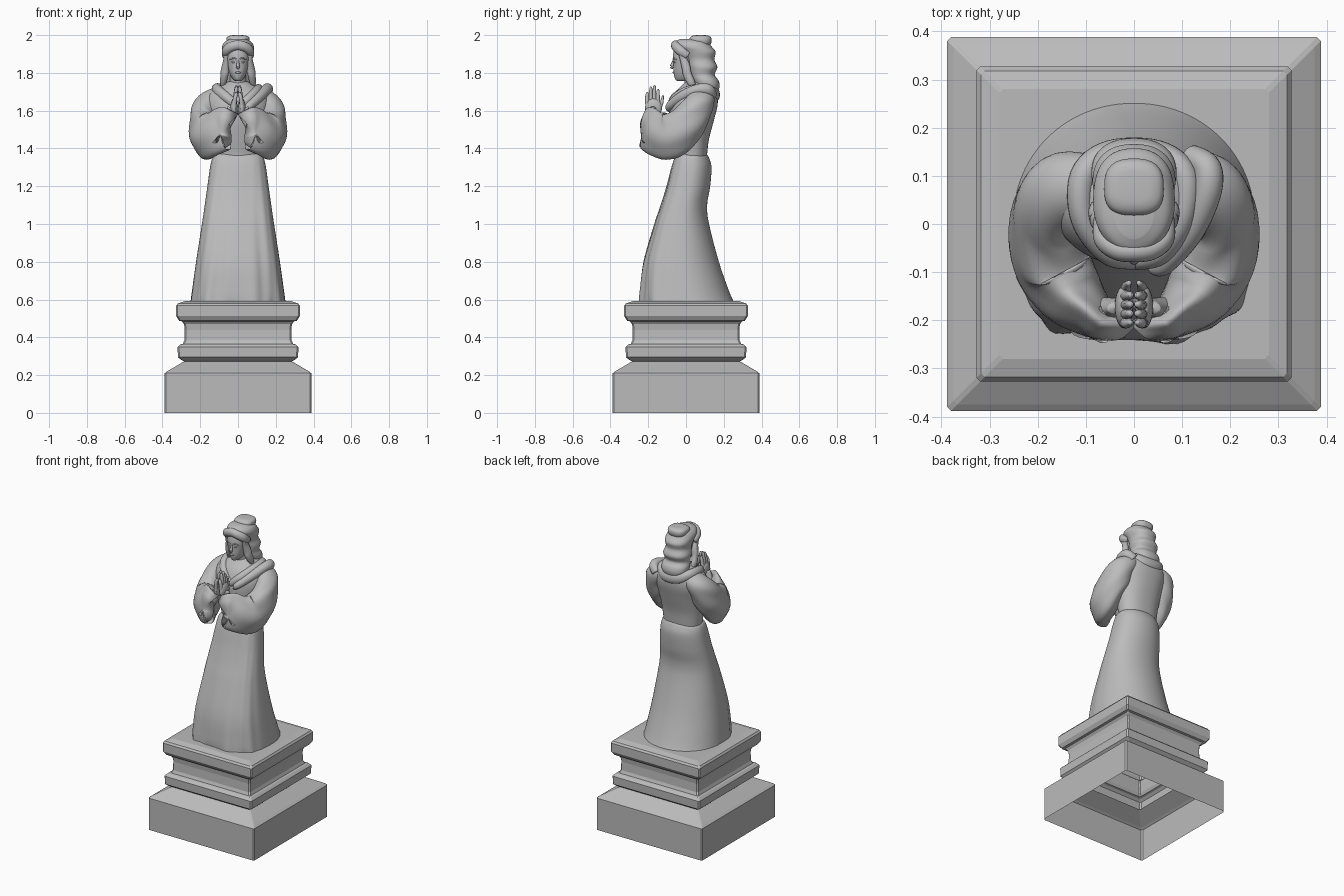
import bpy, bmesh, math
from mathutils import Vector

stone = bpy.data.materials.new("grey stone")
stone.diffuse_color = (0.5, 0.5, 0.5, 1)


def skin(name, rings, smooth=True, cap_start=True, cap_end=True):
    """Bridge a list of closed rings into one surface."""
    bm = bmesh.new()
    rows = [[bm.verts.new(p) for p in ring] for ring in rings]
    n = len(rows[0])
    for a, b in zip(rows, rows[1:]):
        for i in range(n):
            j = (i + 1) % n
            bm.faces.new((a[i], a[j], b[j], b[i]))
    if cap_start:
        bm.faces.new(rows[0][::-1])
    if cap_end:
        bm.faces.new(rows[-1])
    bmesh.ops.recalc_face_normals(bm, faces=bm.faces)
    mesh = bpy.data.meshes.new(name)
    bm.to_mesh(mesh)
    bm.free()
    for p in mesh.polygons:
        p.use_smooth = smooth
    mesh.materials.append(stone)
    ob = bpy.data.objects.new(name, mesh)
    bpy.context.collection.objects.link(ob)
    return ob


def spline(rows, steps):
    """Catmull-Rom resampling of equally long number rows."""
    out = []
    for i in range(len(rows) - 1):
        p = [rows[max(i - 1, 0)], rows[i], rows[i + 1], rows[min(i + 2, len(rows) - 1)]]
        for s in range(steps):
            t = s / steps
            out.append([0.5 * (2 * b + (c - a) * t + (2 * a - 5 * b + 4 * c - d) * t * t
                               + (3 * b - a - 3 * c + d) * t ** 3) for a, b, c, d in zip(*p)])
    out.append(list(rows[-1]))
    return out


def sgnpow(v, e):
    return math.copysign(abs(v) ** e, v)


def loft(name, rows, n_front=2.0, n_back=2.0, steps=6, sides=64, warp=None):
    """Stacked sections: rows of (z, half width, front y, back y)."""
    rings = []
    pts = spline(rows, steps)
    for k, (z, w, yf, yb) in enumerate(pts):
        cy, d, t = (yf + yb) / 2, (yb - yf) / 2, k / (len(pts) - 1)
        ring = []
        for i in range(sides):
            a = math.tau * i / sides
            e = 2 / (n_front if math.sin(a) < 0 else n_back)
            f = warp(a, t) if warp else 1
            ring.append((w * f * sgnpow(math.cos(a), e), cy + d * f * sgnpow(math.sin(a), e), z))
        rings.append(ring)
    return skin(name, rings, cap_start=name != "skirt")


def tube(name, rows, side=1, steps=6, sides=24, warp=None):
    """Swept ellipse: rows of (x, y, z, horizontal radius, upward radius)."""
    pts = spline(rows, steps)
    rings = []
    for k, (x, y, z, a, b) in enumerate(pts):
        p, q = pts[max(k - 1, 0)], pts[min(k + 1, len(pts) - 1)]
        tan = (Vector(q[:3]) - Vector(p[:3])).normalized()
        flat = tan.cross(Vector((0, 0, 1)))
        flat = flat.normalized() if flat.length > 0.05 else Vector((1, 0, 0))
        up = flat.cross(tan).normalized()
        ring = []
        for i in range(sides):
            th = math.tau * i / sides
            f = warp(th, k / (len(pts) - 1)) if warp else 1
            v = Vector((x, y, z)) + f * (flat * a * math.cos(th) + up * b * math.sin(th))
            ring.append((v.x * side, v.y, v.z))
        rings.append(ring)
    return skin(name, rings)


def ball(name, c, r):
    rings = []
    for k in range(1, 12):
        a = math.pi * k / 12
        rings.append([(c[0] + r[0] * math.sin(a) * math.cos(math.tau * i / 20),
                       c[1] + r[1] * math.sin(a) * math.sin(math.tau * i / 20),
                       c[2] - r[2] * math.cos(a)) for i in range(20)])
    return skin(name, rings)


# Plinth: square moulding, hollow and open underneath
profile = [(.388, 0), (.388, .21), (.375, .22), (.285, .273), (.30, .28), (.318, .295), (.32, .348),
           (.305, .362), (.292, .366), (.284, .385), (.282, .44), (.286, .47), (.298, .485),
           (.312, .488), (.327, .512), (.327, .568), (.318, .58), (.28, .592)]
rings = []
for h, z in profile:
    c = h - .008
    rings.append([(h, -c, z), (h, c, z), (c, h, z), (-c, h, z),
                  (-h, c, z), (-h, -c, z), (-c, -h, z), (c, -h, z)])
skin("plinth", rings, smooth=False, cap_start=False)


# Skirt: round behind, squarer and draped in front
def drape(a, t):
    front = max(0, -math.sin(a))
    fall = 1 - t
    return 1 + front * fall * (.028 * math.sin(8 * a + 4 * t) + .015 * math.sin(17 * a - 5 * t))


loft("skirt", [(.585, .252, -.243, .254), (.65, .243, -.24, .226), (.8, .222, -.222, .174),
               (1.0, .191, -.165, .122), (1.1, .176, -.132, .112), (1.2, .162, -.102, .128),
               (1.3, .148, -.077, .135), (1.35, .136, -.06, .122), (1.37, .12, -.045, .108)],
     n_front=3.0, n_back=2.05, sides=96, warp=drape)

# Upper body
loft("bodice", [(1.34, .125, -.05, .11), (1.38, .13, -.055, .113), (1.45, .14, -.07, .122),
                (1.55, .155, -.088, .148), (1.63, .17, -.085, .167), (1.69, .155, -.06, .165),
                (1.73, .10, -.025, .14), (1.755, .05, .0, .10)], n_back=2.3)


# Wide sleeves, forearms and praying hands
def folds(th, t):
    return 1 + .045 * min(1, 2 * t) * math.sin(5 * th + 9 * t) + .02 * math.sin(24 * t + 2 * th)


for s, label in ((1, "left"), (-1, "right")):
    tube(label + "_sleeve", [(.08, .08, 1.685, .06, .05), (.145, .068, 1.635, .082, .075),
                             (.18, .015, 1.545, .075, .10), (.168, -.075, 1.472, .083, .12),
                             (.125, -.15, 1.475, .068, .118), (.078, -.2, 1.5, .042, .115),
                             (.07, -.207, 1.502, .032, .10), (.085, -.19, 1.5, .022, .08)],
         s, sides=40, warp=folds)
    tube(label + "_forearm", [(.08, -.18, 1.5, .028, .03), (.045, -.175, 1.56, .022, .03),
                              (.024, -.17, 1.61, .016, .034)], s)
    ball(label + "_palm", (.021 * s, -.172, 1.615), (.019, .045, .05))
    for i, tip in enumerate((1.715, 1.735, 1.728, 1.70)):
        y = -.146 - .019 * i
        tube(label + "_finger", [(.02 * s, y, 1.61, .012, .011), (.016 * s, y - .003, 1.665, .011, .011),
                                 (.009 * s, y - .002, tip - .012, .008, .009),
                                 (.008 * s, y - .002, tip, .003, .003)], steps=4, sides=12)
    tube(label + "_thumb", [(.02 * s, -.15, 1.60, .012, .012), (.016 * s, -.13, 1.64, .01, .01),
                            (.01 * s, -.122, 1.68, .005, .005)], steps=4, sides=12)

# Cowl collar, with a heavier shawl fold over the figure's left shoulder
tube("collar", [(0, -.075, 1.62, .02, .022), (-.055, -.06, 1.665, .024, .026), (-.105, .01, 1.705, .026, .03),
                (-.105, .1, 1.715, .028, .03), (-.05, .15, 1.69, .024, .035), (.05, .15, 1.685, .024, .035),
                (.105, .1, 1.71, .028, .03), (.1, .01, 1.7, .026, .03), (.055, -.06, 1.66, .024, .026),
                (0, -.078, 1.615, .018, .02)])
tube("shawl_fold", [(.12, .14, 1.68, .025, .03), (.152, .115, 1.71, .03, .032), (.15, .06, 1.71, .03, .03),
                    (.115, -.02, 1.675, .027, .028), (.06, -.085, 1.625, .022, .022),
                    (.035, -.09, 1.60, .01, .01)])

# Neck and face
loft("neck", [(1.66, .05, -.02, .09), (1.72, .043, -.008, .08), (1.8, .043, -.01, .08)], steps=3)
loft("face", [(1.757, .014, -.046, .02), (1.765, .026, -.056, .04), (1.785, .039, -.063, .05),
              (1.81, .048, -.066, .05), (1.845, .055, -.067, .05), (1.885, .059, -.07, .05),
              (1.93, .055, -.062, .05)], steps=4)
tube("nose", [(0, -.062, 1.872, .005, .006), (0, -.07, 1.85, .007, .008), (0, -.076, 1.832, .010, .009),
              (0, -.068, 1.824, .006, .005)], steps=4, sides=12)
ball("lips", (0, -.064, 1.802), (.015, .007, .006))
for s in (1, -1):
    ball("eye", (.023 * s, -.058, 1.857), (.011, .008, .006))
    tube("brow", [(.008, -.067, 1.872, .004, .004), (.024, -.064, 1.878, .004, .004),
                  (.042, -.05, 1.87, .003, .003)], s, steps=4, sides=10)

# Waved hair, front roll, side locks and top bun
loft("hair", [(1.685, .04, .09, .15), (1.70, .065, .07, .168), (1.73, .085, .045, .178),
              (1.76, .088, .03, .172), (1.79, .08, .018, .152), (1.83, .086, .008, .166),
              (1.87, .076, -.005, .15), (1.91, .083, -.03, .157), (1.94, .084, -.06, .135),
              (1.965, .07, -.055, .115), (1.98, .04, -.03, .08)], n_back=2.3)
tube("front_roll", [(-.066, .01, 1.89, .018, .02), (-.062, -.03, 1.918, .022, .026),
                    (-.035, -.052, 1.938, .023, .026), (0, -.056, 1.946, .023, .026),
                    (.035, -.052, 1.938, .023, .026), (.062, -.03, 1.918, .022, .026),
                    (.066, .01, 1.89, .018, .02)])
for s in (1, -1):
    tube("side_lock", [(.062, -.025, 1.91, .016, .016), (.062, -.012, 1.87, .016, .02),
                       (.066, .0, 1.83, .02, .024), (.072, .008, 1.79, .02, .024),
                       (.078, .03, 1.745, .016, .02), (.07, .05, 1.715, .006, .008)], s)
loft("bun", [(1.94, .045, .03, .12), (1.955, .058, .02, .132), (1.975, .062, .017, .136),
             (1.99, .057, .024, .13), (1.998, .04, .04, .115), (2.0, .015, .065, .09)], 2.8, 2.6, sides=40)
